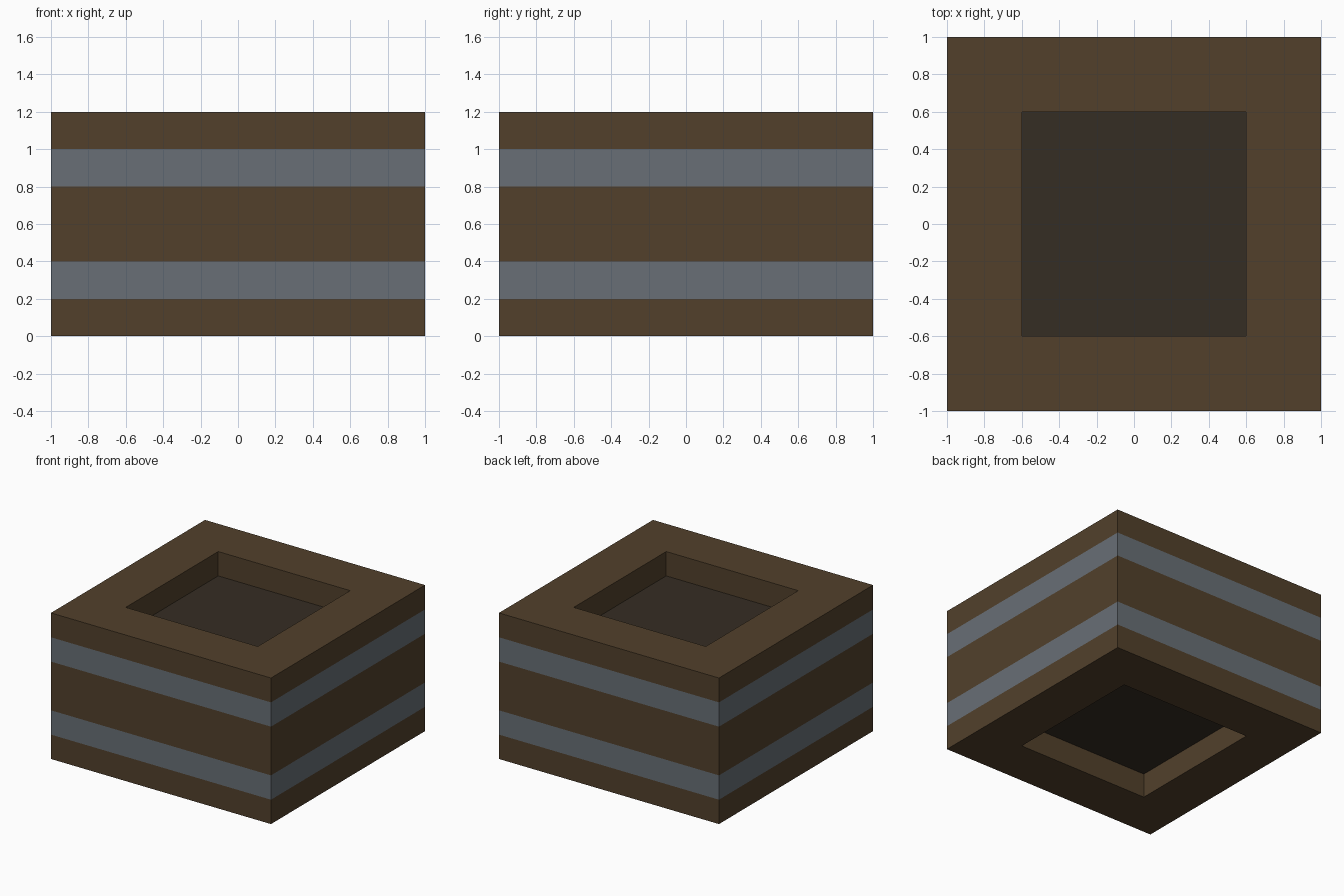
import bpy, bmesh

if "Cube" in bpy.data.objects:
    bpy.data.objects.remove(bpy.data.objects["Cube"])


def srgb(*rgb):
    return [((c / 255 + 0.055) / 1.055) ** 2.4 for c in rgb] + [1.0]


def material(name, rgb):
    m = bpy.data.materials.new(name)
    m.diffuse_color = srgb(*rgb)
    m.use_nodes = True
    m.node_tree.nodes["Principled BSDF"].inputs["Base Color"].default_value = m.diffuse_color
    return m


wood = material("brown wood", (82, 64, 43))
metal = material("grey metal", (104, 111, 118))
dark = material("dark inside", (53, 45, 35))


def square_loft(name, rings, mats, pick, caps):
    """Skin square rings given as (half width, height); pick(faces) sets material."""
    bm = bmesh.new()
    loops = [[bm.verts.new((sx * r, sy * r, z))
              for sx, sy in ((-1, -1), (1, -1), (1, 1), (-1, 1))] for r, z in rings]
    for i, (a, b) in enumerate(zip(loops, loops[1:])):
        for k in range(4):
            f = bm.faces.new((a[k], a[(k + 1) % 4], b[(k + 1) % 4], b[k]))
            f.material_index = pick(i)
    for loop in (loops[0], loops[-1]):
        bm.faces.new(loop).material_index = caps
    bmesh.ops.recalc_face_normals(bm, faces=bm.faces)
    me = bpy.data.meshes.new(name)
    bm.to_mesh(me)
    bm.free()
    for m in mats:
        me.materials.append(m)
    ob = bpy.data.objects.new(name, me)
    bpy.context.collection.objects.link(ob)
    return ob


# Square box: recess below, outer wall with two metal bands, recess above
rings = [(0.6, 0.2), (0.6, 0), (1, 0), (1, 0.2), (1, 0.4),
         (1, 0.8), (1, 1.0), (1, 1.2), (0.6, 1.2), (0.6, 1.0)]
square_loft("banded_box", rings, (wood, metal, dark),
            lambda i: 1 if i in (3, 5) else 0, 2)
